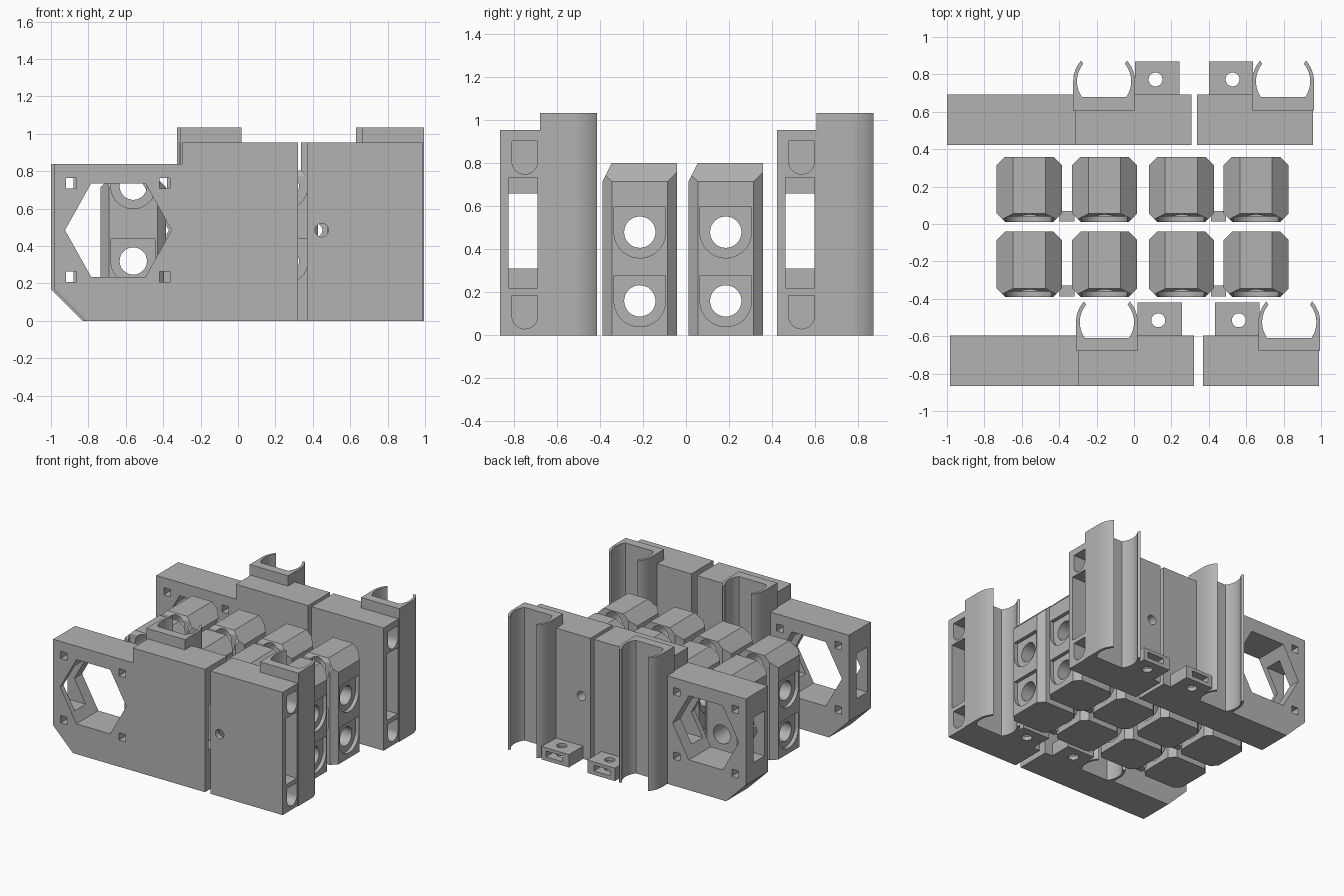
import bpy, bmesh, math
from mathutils import Vector

if "Cube" in bpy.data.objects:
    bpy.data.objects.remove(bpy.data.objects["Cube"])

grey = bpy.data.materials.new("plain grey")
grey.use_nodes = True
COLOUR = (0.45, 0.45, 0.45, 1)
grey.diffuse_color = COLOUR
grey.node_tree.nodes["Principled BSDF"].inputs["Base Color"].default_value = COLOUR


def finish(name, bm):
    bmesh.ops.recalc_face_normals(bm, faces=bm.faces)
    mesh = bpy.data.meshes.new(name)
    bm.to_mesh(mesh)
    bm.free()
    mesh.materials.append(grey)
    obj = bpy.data.objects.new(name, mesh)
    bpy.context.collection.objects.link(obj)
    return obj


def prism(name, points, axis, lo, hi):
    """Extrude a 2D outline along an axis; the outline uses the other two axes in order."""
    def place(p, t):
        return {"x": (t, *p), "y": (p[0], t, p[1]), "z": (*p, t)}[axis]
    bm = bmesh.new()
    face = bm.faces.new([bm.verts.new(place(p, lo)) for p in points])
    ext = bmesh.ops.extrude_face_region(bm, geom=[face])
    moved = [v for v in ext["geom"] if isinstance(v, bmesh.types.BMVert)]
    shift = Vector(place((0, 0), hi - lo))
    bmesh.ops.translate(bm, vec=shift, verts=moved)
    return finish(name, bm)


def box(name, x, y, z):
    return prism(name, [(x[0], y[0]), (x[1], y[0]), (x[1], y[1]), (x[0], y[1])], "z", *z)


def arc(u, v, r, start, end, n):
    steps = [math.radians(start + (end - start) * i / n) for i in range(n + 1)]
    return [(u + r * math.cos(a), v + r * math.sin(a)) for a in steps]


def circle(u, v, r, n=32):
    return arc(u, v, r, 0, 360, n)[:-1]


def u_shape(u, v, r, top):
    """Round-bottomed outline with a flat top."""
    return arc(u, v, r, 180, 360, 20) + [(u + r, top), (u - r, top)]


def cut(obj, cutters):
    for c in cutters:
        mod = obj.modifiers.new("cut", "BOOLEAN")
        mod.operation, mod.solver, mod.object = "DIFFERENCE", "EXACT", c
    deps = bpy.context.evaluated_depsgraph_get()
    deps.update()
    mesh = bpy.data.meshes.new_from_object(obj.evaluated_get(deps))
    obj.modifiers.clear()
    obj.data = mesh
    for c in cutters:
        bpy.data.objects.remove(c)
    return obj


def smooth(obj):
    bpy.ops.object.select_all(action="DESELECT")
    obj.select_set(True)
    bpy.context.view_layer.objects.active = obj
    bpy.ops.object.shade_smooth_by_angle(angle=math.radians(25))
    return obj


# Block depth range, clip back plane and block heights
FRONT, BACK, CLIP = -0.865, -0.595, -0.68
TALL, LOW, CLIP_TOP = 0.955, 0.84, 1.035
THROUGH = (-1, -0.5)


def clip_parts(cx):
    """Open round clip running the full height."""
    cy, ri, ro = -0.525, 0.145, 0.165
    side = arc(cx, cy, ro, 0, 42, 8) + arc(cx, cy, ri, 40, -36, 16)
    right = [(cx + ro, CLIP)] + side
    left = [(2 * cx - x, y) for x, y in reversed(right)]
    return smooth(prism("clip", right + left, "z", 0, CLIP_TOP))


def clip_room(cx):
    return box("room", (cx - 0.165, cx + 0.165), (CLIP, -0.4), (-0.1, 1.2))


def foot_tab(x0, x1, hole_x):
    """Low hollow tab with a vertical screw hole and a nut slot."""
    tab = box("foot_tab", (x0, x1), (BACK, -0.42), (0, 0.1))
    return smooth(cut(tab, [
        prism("bore", circle(hole_x, -0.515, 0.037), "z", -0.1, 0.2),
        box("slot", (hole_x - 0.07, hole_x + 0.07), (-0.58, -0.4), (0.03, 0.075))]))


def end_pockets(x0, x1):
    """Stepped window pocket and two round-bottomed pockets at a block end."""
    cutters = [box("pocket", (x0, x1), (-0.825, -0.69), (0.22, 0.735))]
    for z in (0.03, 0.75):
        cutters.append(prism("u_pocket", u_shape(-0.75, z + 0.06, 0.06, z + 0.155), "x", x0, x1))
    return cutters


def large_unit(dx, dy):
    outline = [(-0.985, 0.17), (-0.815, 0), (0.322, 0), (0.322, TALL),
               (-0.30, TALL), (-0.30, LOW), (-0.985, LOW)]
    block = prism("large_block", outline, "y", FRONT, BACK)
    hexagon = [(-0.925, 0.485), (-0.785, 0.235), (-0.495, 0.235),
               (-0.355, 0.485), (-0.495, 0.735), (-0.785, 0.735)]
    cutters = [prism("hex", hexagon, "y", *THROUGH), clip_room(-0.145),
               box("tunnel", (-1.1, 0.5), (-0.825, -0.69), (0.31, 0.66))]
    for x in (-0.892, -0.392):
        for z in (0.235, 0.735):
            cutters.append(box("square", (x - 0.028, x + 0.028), THROUGH, (z - 0.028, z + 0.028)))
    parts = [cut(block, cutters), clip_parts(-0.145), foot_tab(0.02, 0.257, 0.13)]
    for p in parts:
        p.location = (dx, dy, 0)


def small_unit(dx, dy):
    block = box("small_block", (0.37, 0.99), (FRONT, BACK), (0, TALL))
    cutters = [clip_room(0.83),
               box("tunnel", (0.2, 1.1), (-0.825, -0.69), (0.31, 0.66)),
               prism("bore", circle(0.448, 0.485, 0.036), "y", *THROUGH)]
    cutters += end_pockets(0.78, 1.1)
    parts = [smooth(cut(block, cutters)), clip_parts(0.83), foot_tab(0.433, 0.67, 0.56)]
    for p in parts:
        p.location = (dx, dy, 0)


large_unit(0, 0)
large_unit(-0.015, 1.288)
small_unit(0, 0)
small_unit(-0.033, 1.288)


# Chamfered posts with crossing bores
def post():
    h, c, top = 0.174, 0.045, 0.803
    bm = bmesh.new()
    bmesh.ops.create_cube(bm, size=1)
    for v in bm.verts:
        v.co = (v.co.x * 2 * h, v.co.y * 2 * h, (v.co.z + 0.5) * top)
    planes = [((sx * h, sy * (h - c), 0), (sx, sy, 0)) for sx in (1, -1) for sy in (1, -1)]
    planes += [((sx * h, 0, top - 0.088), (sx, 0, 1)) for sx in (1, -1)]
    planes.append(((0, -h, top - 0.088), (0, -2, 1)))
    for co, no in planes:
        bmesh.ops.bisect_plane(bm, geom=bm.verts[:] + bm.edges[:] + bm.faces[:],
                               plane_co=co, plane_no=no, clear_outer=True)
        bmesh.ops.holes_fill(bm, edges=[e for e in bm.edges if e.is_boundary])
    obj = finish("post", bm)
    cutters = []
    for axis, heights in (("x", (0.16, 0.48)), ("y", (0.32, 0.72))):
        for z in heights:
            roof = z + 0.118 if z < 0.7 else 0.9
            cutters.append(prism("bore", circle(0, z, 0.073), axis, -0.3, 0.3))
            for lo, hi in ((-0.3, -0.145), (0.145, 0.3)):
                if axis == "x" or lo < 0:
                    cutters.append(prism("seat", u_shape(0, z, 0.12, roof), axis, lo, hi))
    return smooth(cut(obj, cutters))


first = post()
for row, y in enumerate((-0.215, 0.185)):
    for col, x in enumerate((-0.56, -0.157, 0.253, 0.653)):
        p = first if row == col == 0 else first.copy()
        if p is not first:
            bpy.context.collection.objects.link(p)
        p.location = (x, y, 0)
    # Small link between neighbouring posts
    for x in (-0.358, 0.453):
        box("post_link", (x - 0.04, x + 0.04), (y - 0.172, y - 0.115), (0.02, 0.27))
